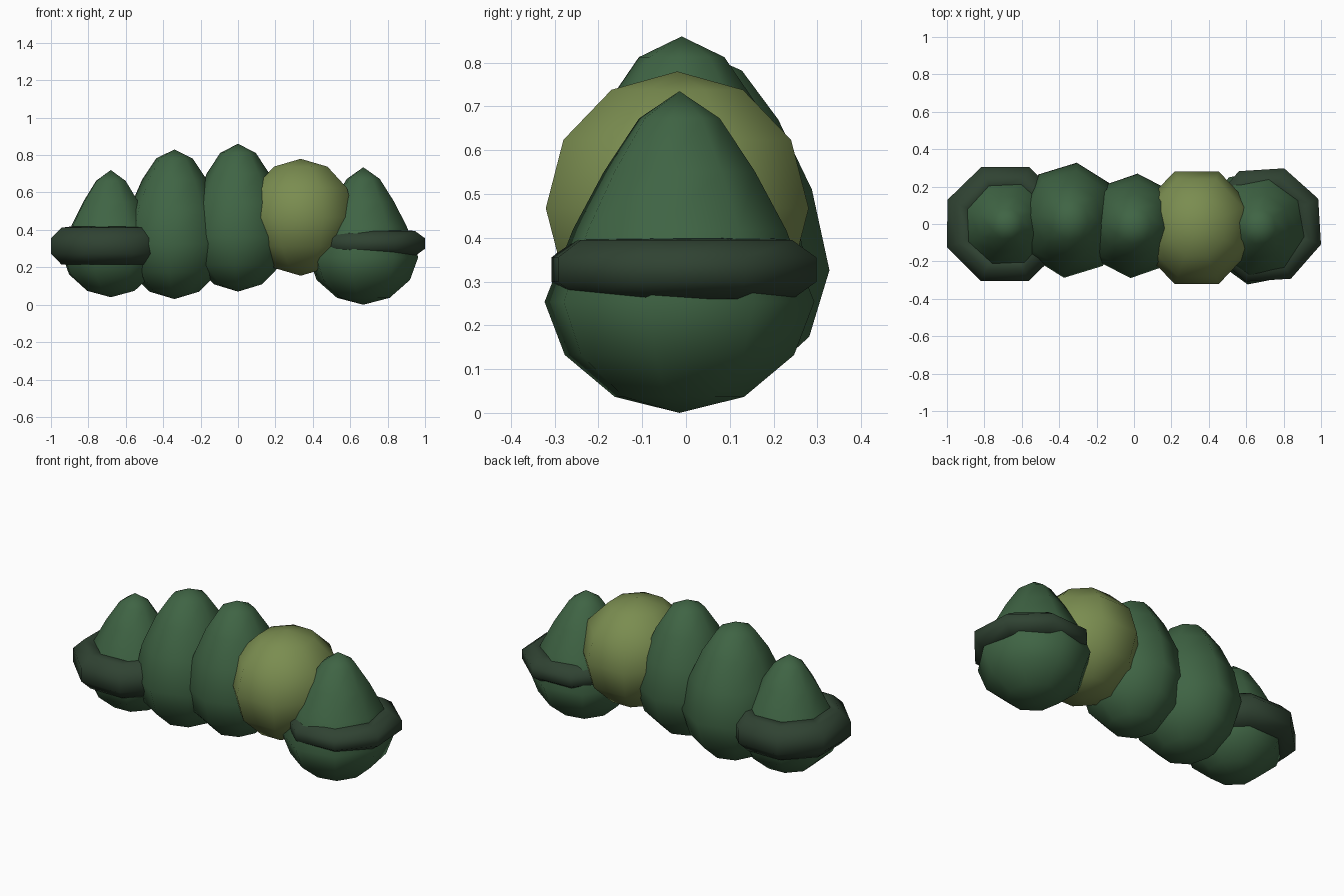
import bpy
import bmesh
from math import cos, sin, pi, radians

if "Cube" in bpy.data.objects:
    bpy.data.objects.remove(bpy.data.objects["Cube"], do_unlink=True)


def material(name, rgb):
    mat = bpy.data.materials.new(name)
    mat.use_nodes = True
    mat.diffuse_color = (*rgb, 1)
    bsdf = next(n for n in mat.node_tree.nodes if n.type == "BSDF_PRINCIPLED")
    bsdf.inputs["Base Color"].default_value = (*rgb, 1)
    return mat


GREEN = material("leaf green", (0.050, 0.128, 0.058))
OLIVE = material("olive green", (0.195, 0.265, 0.080))
DARK = material("dark green", (0.029, 0.055, 0.032))

SIDES = 8


def lathe(name, profile, mat, centre, radius, z0, height, turn, closed=False):
    """Revolve (radius, height) fractions around a vertical axis."""
    bm = bmesh.new()
    rings = []
    for r, h in profile:
        z = z0 + h * height
        if r == 0:
            rings.append([bm.verts.new((centre[0], centre[1], z))] * SIDES)
            continue
        ring = []
        for i in range(SIDES):
            a = 2 * pi * i / SIDES + radians(turn)
            ring.append(bm.verts.new((centre[0] + radius[0] * r * cos(a),
                                      centre[1] + radius[1] * r * sin(a), z)))
        rings.append(ring)
    pairs = list(zip(rings, rings[1:]))
    if closed:
        pairs.append((rings[-1], rings[0]))
    for low, high in pairs:
        for i in range(SIDES):
            j = (i + 1) % SIDES
            quad = [low[i], low[j], high[j], high[i]]
            bm.faces.new(list(dict.fromkeys(quad)))
    bmesh.ops.recalc_face_normals(bm, faces=bm.faces)
    for f in bm.faces:
        f.smooth = True
    mesh = bpy.data.meshes.new(name)
    bm.to_mesh(mesh)
    bm.free()
    mesh.materials.append(mat)
    obj = bpy.data.objects.new(name, mesh)
    bpy.context.collection.objects.link(obj)
    return obj


# Tall egg, conical egg, round ball and bevelled ring cross-sections
BASE = [(0, 0), (0.48, 0.05), (0.85, 0.18)]
EGG = BASE + [(1, 0.37), (0.87, 0.6), (0.62, 0.8), (0.35, 0.94), (0, 1)]
CONE = BASE + [(1, 0.345), (0.79, 0.57), (0.56, 0.75), (0.3, 0.915), (0, 1)]
BALL = [(sin(pi * k / 6) if 0 < k < 6 else 0, 0.5 - 0.5 * cos(pi * k / 6))
        for k in range(7)]
RING = [(0.6, 0.05), (0.82, 0), (1, 0.28), (1, 0.68), (0.82, 0.96), (0.6, 1)]

# Row of shrubs
lathe("right_end_shrub", CONE, GREEN, (-0.68, 0), (0.28, 0.28), 0.04, 0.68, 25)
lathe("right_tall_shrub", EGG, GREEN, (-0.34, 0.02), (0.28, 0.31), 0.03, 0.8, -7)
lathe("middle_shrub", EGG, GREEN, (0, -0.01), (0.27, 0.28), 0.07, 0.79, -4)
lathe("round_shrub", BALL, OLIVE, (0.335, -0.02), (0.31, 0.325), 0.155, 0.625, 22.5)
lathe("left_end_shrub", CONE, GREEN, (0.67, -0.015), (0.3, 0.315), 0, 0.735, -12)

# Dark foliage bands round the two end shrubs
lathe("right_band", RING, DARK, (-0.69, 0), (0.334, 0.33), 0.215, 0.205, 22,
      closed=True)
lathe("left_band", RING, DARK, (0.70, -0.005), (0.317, 0.32), 0.26, 0.14, 26,
      closed=True)
